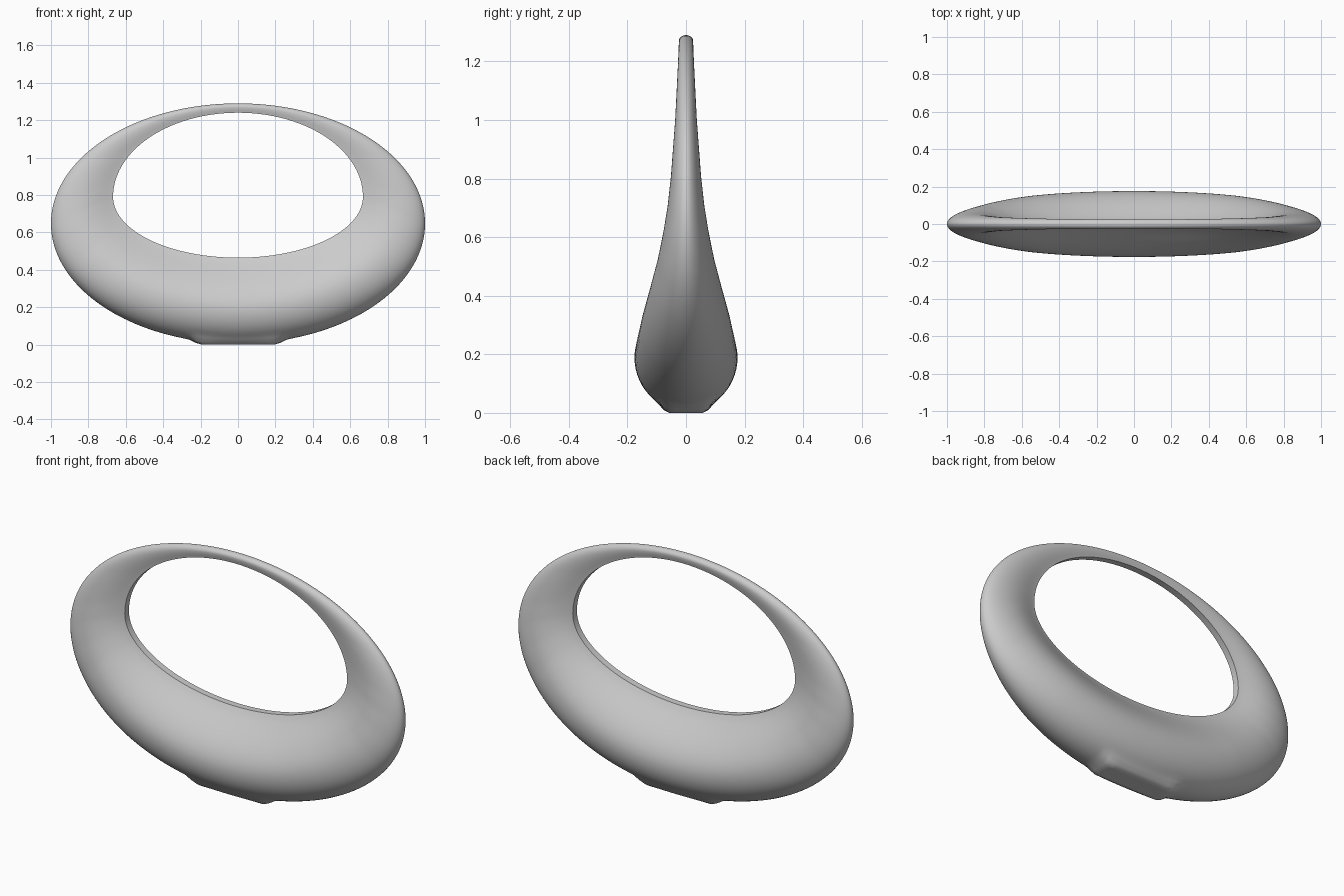
import bpy, bmesh, math

if "Cube" in bpy.data.objects:
    bpy.data.objects.remove(bpy.data.objects["Cube"])

SEG, N1, N2 = 192, 14, 14

# half thickness of the body against height of its thickest line
THICK = [(0.0, .176), (.19, .176), (.3, .152), (.4, .125), (.5, .099), (.6, .079),
         (.7, .063), (.8, .052), (1.0, .037), (1.2, .027), (1.3, .023)]
RIM = 0.018  # half width of the narrow band lining the hole


def thickness(z):
    for (z0, w0), (z1, w1) in zip(THICK, THICK[1:]):
        if z <= z1:
            return w0 + (w1 - w0) * (z - z0) / (z1 - z0)
    return THICK[-1][1]


def smooth(a, b, v):
    s = min(max((v - a) / (b - a), 0), 1)
    return s * s * (3 - 2 * s)


def half_section(w):
    """Teardrop half profile: (fraction from outer edge to hole, half width)."""
    pts = []
    for i in range(N1 + 1):
        a = i / N1 * math.pi / 2
        pts.append((.4 * (1 - math.cos(a)), w * math.sin(a)))
    for i in range(1, N2 + 1):
        s = i / N2
        pts.append((.4 + .6 * s, RIM + (w - RIM) * max(math.cos(s * math.pi / 2), 0) ** 1.2))
    return pts


# ring body: teardrop section swept between outer ellipse and egg-shaped hole
bm = bmesh.new()
rings = []
for k in range(SEG):
    t = 2 * math.pi * k / SEG
    c, s = math.cos(t), math.sin(t)
    ox, oz = c, .648 + .642 * s
    ix, iz = .668 * c, .79 + (.45 if s > 0 else .325) * s
    half = half_section(thickness(oz + .4 * (iz - oz)))
    loop = half + [(u, -h) for u, h in reversed(half[1:])]
    ring = []
    for u, y in loop:
        x, z = ox + u * (ix - ox), oz + u * (iz - oz)
        # flattened foot blended into the underside
        if z < .12:
            f = (1 - smooth(.19, .27, abs(x))) * (1 - smooth(.055, .105, abs(y)))
            z += (0 - z) * f
        ring.append(bm.verts.new((x, y, z)))
    rings.append(ring)

n = len(rings[0])
for k in range(SEG):
    a, b = rings[k], rings[(k + 1) % SEG]
    for j in range(n):
        m = (j + 1) % n
        bm.faces.new((a[j], a[m], b[m], b[j]))
bmesh.ops.recalc_face_normals(bm, faces=bm.faces)

me = bpy.data.meshes.new("ring_vase_body")
bm.to_mesh(me)
bm.free()
body = bpy.data.objects.new("ring_vase_body", me)
bpy.context.collection.objects.link(body)
bpy.context.view_layer.objects.active = body
body.select_set(True)
bpy.ops.object.shade_smooth_by_angle(angle=math.radians(40))
